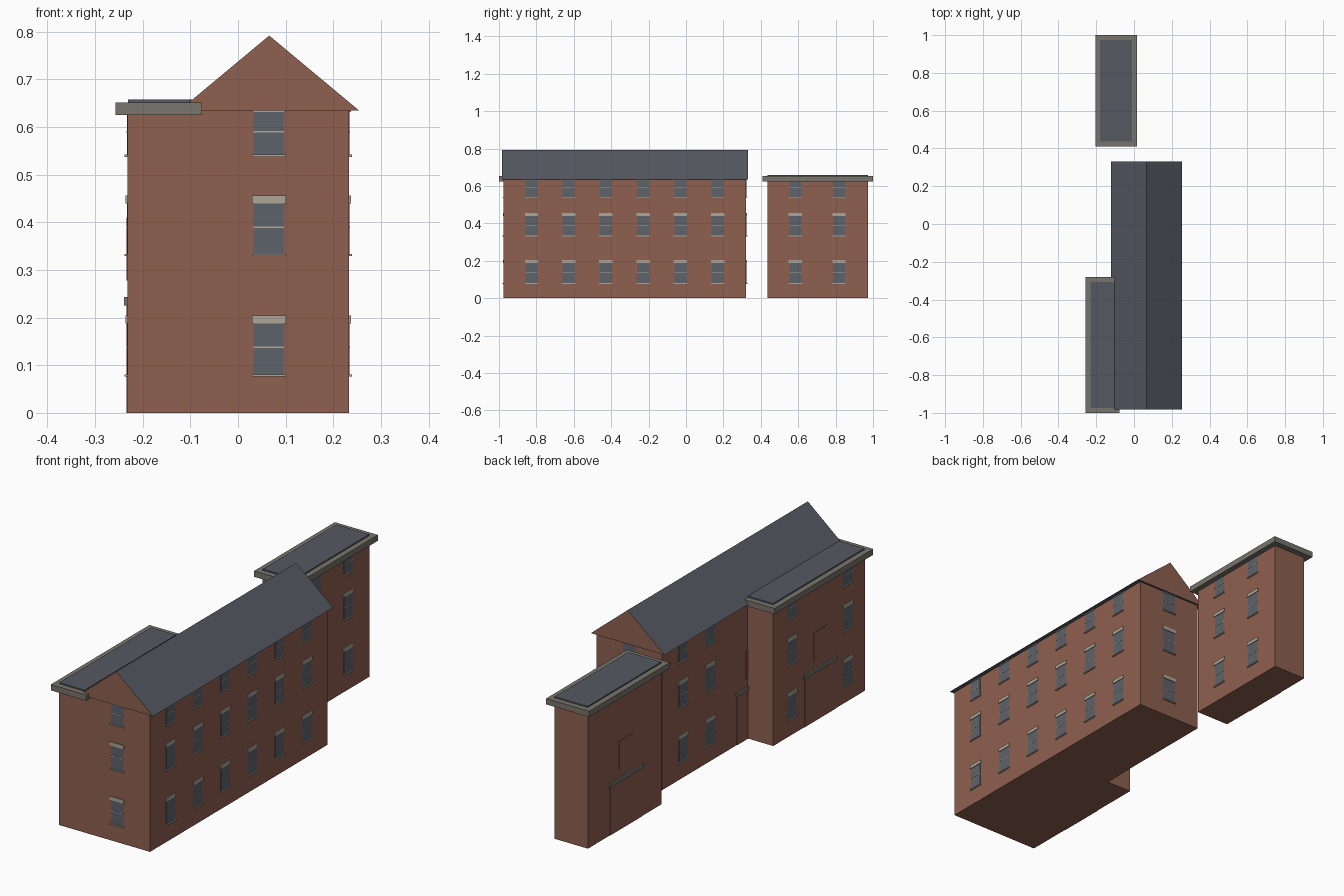
import bpy
import bmesh
from mathutils import Vector

if "Cube" in bpy.data.objects:
    bpy.data.objects.remove(bpy.data.objects["Cube"], do_unlink=True)


def material(name, rgb):
    m = bpy.data.materials.new(name)
    m.use_nodes = True
    m.diffuse_color = (*rgb, 1)
    m.node_tree.nodes["Principled BSDF"].inputs["Base Color"].default_value = (*rgb, 1)
    return m


BRICK = material("red brick", (0.27, 0.115, 0.08))
SLATE = material("slate roofing", (0.09, 0.10, 0.12))
GLASS = material("window glass", (0.11, 0.125, 0.15))
STONE = material("pale stone", (0.42, 0.39, 0.31))
COPING = material("grey coping", (0.19, 0.175, 0.15))


def finish(name, bm, mats):
    bmesh.ops.recalc_face_normals(bm, faces=bm.faces)
    mesh = bpy.data.meshes.new(name)
    bm.to_mesh(mesh)
    bm.free()
    for m in mats:
        mesh.materials.append(m)
    ob = bpy.data.objects.new(name, mesh)
    bpy.context.scene.collection.objects.link(ob)
    return ob


def add_box(bm, lo, hi, mat=0):
    verts = bmesh.ops.create_cube(bm, size=1)["verts"]
    lo, hi = Vector(lo), Vector(hi)
    for v in verts:
        v.co = (lo + hi) / 2 + v.co * (hi - lo)
    for f in {f for v in verts for f in v.link_faces}:
        f.material_index = mat


def box(name, lo, hi, mat):
    bm = bmesh.new()
    add_box(bm, lo, hi)
    return finish(name, bm, [mat])


def prism(name, outline, place, depth, mats, end_mat=0):
    """Extrude a flat outline; place() maps its two coordinates into space."""
    bm = bmesh.new()
    face = bm.faces.new([bm.verts.new(place(a, b)) for a, b in outline])
    face.material_index = end_mat
    out = bmesh.ops.extrude_face_region(bm, geom=[face], use_keep_orig=True)["geom"]
    bmesh.ops.translate(bm, vec=depth, verts=[g for g in out if isinstance(g, bmesh.types.BMVert)])
    for f in bm.faces:
        along = abs(f.calc_center_median().dot(Vector(depth).normalized()) - 0)
        f.normal_update()
        is_end = abs(f.normal.dot(Vector(depth).normalized())) > 0.9
        f.material_index = end_mat if is_end else 0
    return finish(name, bm, mats)


# Wall directions: local x runs along the wall, local y points outward
FACINGS = {"front": ((1, 0), (0, -1)), "back": ((-1, 0), (0, 1)),
           "left": ((0, 1), (1, 0)), "right": ((0, -1), (-1, 0))}


def orient(bm, facing, origin):
    (ax, ay), (nx, ny) = FACINGS[facing]
    for v in bm.verts:
        a, n = v.co.x, v.co.y
        v.co.x = origin[0] + a * ax + n * nx
        v.co.y = origin[1] + a * ay + n * ny


# Sill and head heights of the three storeys
STOREYS = [(0.079, 0.188), (0.332, 0.44), (0.54, 0.632)]


def window_column(name, facing, origin):
    """Sash windows on every storey with glazing bar, sill and lintel."""
    bm = bmesh.new()
    for low, high in STOREYS:
        mid = (low + high) / 2 + 0.004
        top = min(high + 0.016, 0.64)
        add_box(bm, (-0.032, -0.004, low), (0.032, 0.001, high), 0)
        add_box(bm, (-0.032, -0.004, mid - 0.0015), (0.032, 0.002, mid + 0.0015), 1)
        add_box(bm, (-0.036, -0.004, low - 0.003), (0.036, 0.006, low + 0.002), 1)
        add_box(bm, (-0.036, -0.004, high), (0.036, 0.004, top), 1)
    orient(bm, facing, origin)
    finish(name, bm, [GLASS, STONE])


def doorway(name, facing, origin):
    """Bricked-up doorway with stone beam and a blind window above."""
    bm = bmesh.new()
    add_box(bm, (-0.114, -0.004, 0), (0.114, 0.002, 0.225), 0)
    add_box(bm, (-0.048, -0.004, 0.278), (0.048, 0.002, 0.41), 0)
    add_box(bm, (-0.122, -0.004, 0.225), (0.122, 0.007, 0.243), 1)
    orient(bm, facing, origin)
    finish(name, bm, [BRICK, COPING])


# Main hall and side wing share one L-shaped wall block
hall_plan = [(-0.232, -0.975), (0.233, -0.975), (0.233, 0.322),
             (-0.102, 0.322), (-0.102, -0.305), (-0.232, -0.305)]
prism("hall_walls", hall_plan, lambda x, y: (x, y, 0), (0, 0, 0.635), [BRICK])

# Gabled roof with brick ends
gable = [(-0.123, 0.635), (0.254, 0.635), (0.0655, 0.792)]
prism("hall_roof", gable, lambda x, z: (x, -0.983, z), (0, 1.315, 0), [SLATE, BRICK], 1)

# Rear block
box("rear_block_walls", (-0.18, 0.435, 0), (-0.01, 0.973, 0.635), BRICK)

# Flat roofs: coping slab with a raised slate panel
for name, x0, x1, y0, y1 in [("wing", -0.257, -0.076, -1.0, -0.28),
                             ("rear_block", -0.205, 0.015, 0.41, 1.0)]:
    box(name + "_coping", (x0, y0, 0.625), (x1, y1, 0.652), COPING)
    e = 0.026
    box(name + "_roof_panel", (x0 + e, y0 + e, 0.645), (x1 - e, y1 - e, 0.658), SLATE)

# Windows along the long walls
for i in range(6):
    window_column(f"hall_left_windows_{i + 1}", "left", (0.233, -0.826 + 0.199 * i))
for i, y in enumerate((-0.032, 0.167)):
    window_column(f"hall_right_windows_{i + 1}", "right", (-0.102, y))
for i, y in enumerate((-0.85, -0.441)):
    window_column(f"wing_windows_{i + 1}", "right", (-0.232, y))
for i, y in enumerate((0.585, 0.818)):
    window_column(f"rear_block_windows_{i + 1}", "left", (-0.01, y))

# Gable end windows
window_column("front_windows", "front", (0.065, -0.975))
window_column("back_windows", "back", (0.065, 0.322))

# Closed doorways on the right-hand walls
doorway("wing_doorway", "right", (-0.232, -0.647))
doorway("hall_doorway", "right", (-0.102, -0.338))
doorway("rear_block_doorway", "right", (-0.18, 0.697))
